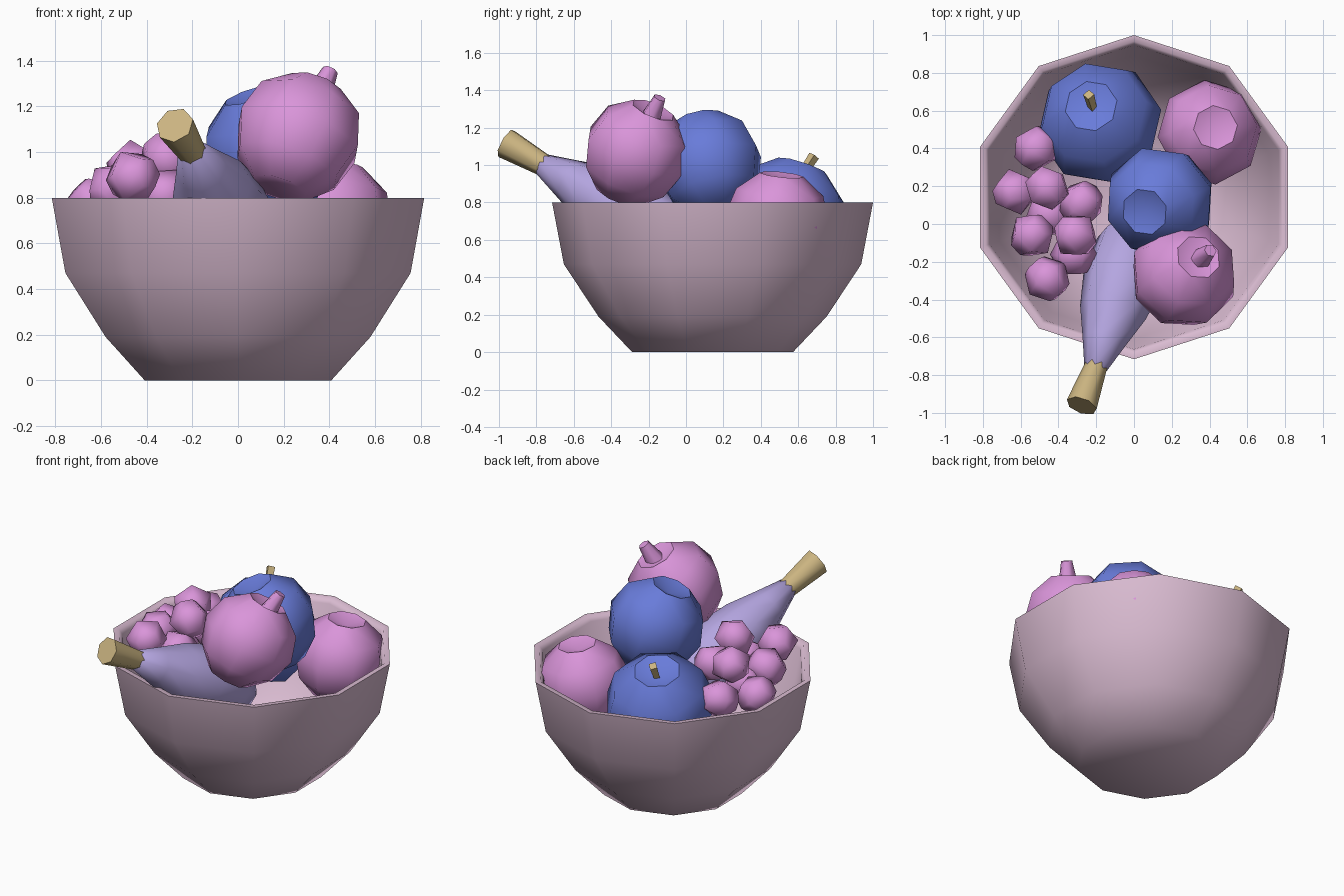
import bpy, bmesh, math, random
from mathutils import Vector, Matrix

if "Cube" in bpy.data.objects:
    bpy.data.objects.remove(bpy.data.objects["Cube"])

random.seed(4)


def material(name, rgb):
    m = bpy.data.materials.new(name)
    m.diffuse_color = (*rgb, 1)
    m.use_nodes = True
    m.node_tree.nodes["Principled BSDF"].inputs["Base Color"].default_value = m.diffuse_color
    return m


ROSE = material("rose", (0.70, 0.50, 0.64))
PINK = material("pink", (0.70, 0.30, 0.70))
BLUE = material("blue", (0.14, 0.20, 0.70))
LILAC = material("lilac", (0.46, 0.38, 0.75))
TAN = material("tan", (0.60, 0.46, 0.22))


def lathe(name, profile, sides, mat, loc, axis=(0, 0, 1), spin=0.0, angle=60):
    """Revolve (radius, height) points about an axis through loc."""
    bm = bmesh.new()
    rings = []
    for r, z in profile:
        n = 1 if r == 0 else sides
        rings.append([bm.verts.new((r * math.cos(spin + 2 * math.pi * k / sides),
                                    r * math.sin(spin + 2 * math.pi * k / sides), z))
                      for k in range(n)])
    for a, b in zip(rings, rings[1:]):
        for k in range(sides):
            j = (k + 1) % sides
            quad = [a[k % len(a)], a[j % len(a)], b[j % len(b)], b[k % len(b)]]
            bm.faces.new(list(dict.fromkeys(quad)))
    bmesh.ops.recalc_face_normals(bm, faces=bm.faces)
    mesh = bpy.data.meshes.new(name)
    bm.to_mesh(mesh)
    bm.free()
    ob = bpy.data.objects.new(name, mesh)
    bpy.context.collection.objects.link(ob)
    rot = Vector((0, 0, 1)).rotation_difference(Vector(axis)).to_matrix().to_4x4()
    ob.matrix_world = Matrix.Translation(loc) @ rot
    mesh.materials.append(mat)
    bpy.ops.object.select_all(action='DESELECT')
    ob.select_set(True)
    bpy.context.view_layer.objects.active = ob
    bpy.ops.object.shade_smooth_by_angle(angle=math.radians(angle))
    return ob


def rod(name, start, end, r0, r1, sides, mat):
    """Tapered capped stem between two points."""
    d = Vector(end) - Vector(start)
    return lathe(name, [(0, 0), (r0, 0), (r1, d.length), (0, d.length)],
                 sides, mat, start, d)


# Ten-sided bowl with a hollow inside
lathe("bowl", [(0, 0), (0.43, 0), (0.61, 0.19), (0.795, 0.47), (0.858, 0.8),
               (0.825, 0.8), (0.805, 0.77), (0.75, 0.48), (0.575, 0.22),
               (0.40, 0.05), (0, 0.05)],
      10, ROSE, (0, 0.142, 0), spin=math.pi / 2)


# Round fruit with a dimple on top
def round_fruit(name, loc, r, mat, axis, spin):
    shape = [(0, 0.76), (0.42, 0.9), (0.84, 0.56), (1.0, 0.04),
             (0.83, -0.5), (0.45, -0.88), (0, -0.82)]
    lathe(name, [(a * r, b * r) for a, b in shape], 8, mat, loc, axis, spin)


round_fruit("blue_fruit_back", (-0.18, 0.53, 0.71), 0.335, BLUE, (-0.15, 0.3, 0.9), 0.2)
round_fruit("blue_fruit_top", (0.14, 0.12, 1.00), 0.30, BLUE, (-0.3, -0.2, 0.9), 0.3)
round_fruit("pink_fruit_back", (0.40, 0.485, 0.70), 0.28, PINK, (0.12, 0.1, 0.95), 0.1)
round_fruit("pink_fruit_front", (0.26, -0.27, 1.065), 0.29, PINK, (0.3, 0.35, 0.85), 0.4)

# Fruit stems
rod("blue_fruit_stem", (-0.215, 0.60, 0.92), (-0.24, 0.685, 1.05), 0.022, 0.03, 4, TAN)
rod("pink_fruit_stem", (0.33, -0.21, 1.20), (0.405, -0.14, 1.36), 0.07, 0.035, 6, PINK)

# Long fruit leaning over the rim, with its tan stalk
neck = Vector((-0.205, -0.77, 1.005))
lathe("long_fruit", [(0, -0.02), (0.06, 0), (0.115, 0.17), (0.18, 0.36), (0.215, 0.56),
                     (0.20, 0.78), (0.12, 0.92), (0, 0.96)],
      8, LILAC, neck, (0.26, 0.84, -0.48), 0.3)
rod("long_fruit_stalk", neck + Vector((0.01, 0.03, -0.015)), (-0.277, -0.962, 1.118),
    0.06, 0.085, 7, TAN)

# Bunch of small faceted fruit
berries = [(-0.52, 0.40, 0.80), (-0.63, 0.17, 0.77), (-0.46, 0.19, 0.93),
           (-0.28, 0.11, 0.86), (-0.54, -0.06, 0.84), (-0.31, -0.06, 0.97),
           (-0.46, -0.29, 0.89), (-0.32, -0.16, 0.81), (-0.45, 0.05, 0.76)]
berry_shape = [(0, 0.105), (0.07, 0.10), (0.125, 0), (0.07, -0.10), (0, -0.105)]
for i, p in enumerate(berries):
    axis = [random.uniform(-1, 1) for _ in range(3)]
    lathe(f"berry_{i + 1}", berry_shape, 6, PINK, p, axis, random.random())
